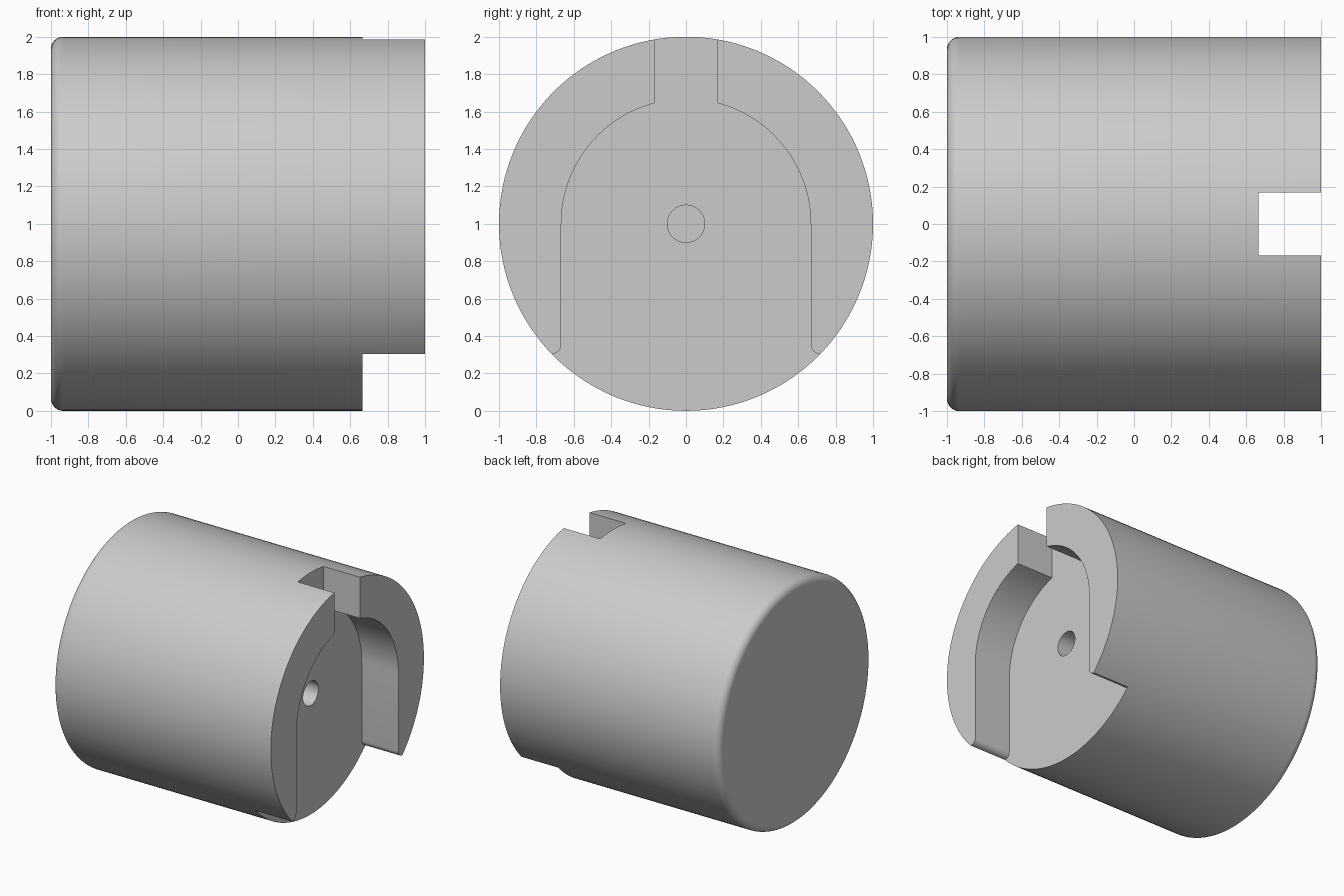
import bpy, bmesh, math
from mathutils import Matrix, Vector

cube = bpy.data.objects.get("Cube")
if cube:
    bpy.data.objects.remove(cube, do_unlink=True)

SEAT = 0.665      # x of the recess floor
SLOT = 0.667      # half width of the recess
NOTCH = 0.168     # half width of the top notch
FOOT = 0.305      # z of the jaw ends


def arc(cy, cz, r, start, end, n):
    angles = [math.radians(start + (end - start) * i / n) for i in range(n + 1)]
    return [(cy + r * math.cos(a), cz + r * math.sin(a)) for a in angles]


def new_object(name, bm):
    bmesh.ops.recalc_face_normals(bm, faces=bm.faces)
    mesh = bpy.data.meshes.new(name)
    bm.to_mesh(mesh)
    bm.free()
    obj = bpy.data.objects.new(name, mesh)
    bpy.context.collection.objects.link(obj)
    return obj


def prism(name, outline, x0, x1):
    """Extrude a (y, z) outline along x."""
    bm = bmesh.new()
    face = bm.faces.new([bm.verts.new((x0, y, z)) for y, z in outline])
    out = bmesh.ops.extrude_face_region(bm, geom=[face])
    verts = [v for v in out["geom"] if isinstance(v, bmesh.types.BMVert)]
    bmesh.ops.translate(bm, verts=verts, vec=(x1 - x0, 0, 0))
    return new_object(name, bm)


def cut(body, cutter):
    cutter.hide_render = True
    mod = body.modifiers.new("cut", "BOOLEAN")
    mod.operation = "DIFFERENCE"
    mod.solver = "EXACT"
    mod.object = cutter
    bpy.context.view_layer.objects.active = body
    bpy.ops.object.modifier_apply(modifier=mod.name)
    bpy.data.objects.remove(cutter, do_unlink=True)


# Round body lying along x, with one rounded rim
bm = bmesh.new()
bmesh.ops.create_cone(bm, cap_ends=True, segments=128, radius1=1, radius2=1, depth=2,
                      matrix=Matrix.Translation((0, 0, 1)) @ Matrix.Rotation(math.pi / 2, 4, "Y"))
rim = [e for e in bm.edges if all(v.co.x < -0.99 for v in e.verts)]
bmesh.ops.bevel(bm, geom=rim, offset=0.065, segments=8, profile=0.5, affect="EDGES")
body = new_object("slotted_cylinder", bm)

# Arched recess, open at the bottom, with rounded jaw ends
corner = 0.05
half = [(1.3, -0.3), (1.3, FOOT)]
half += arc(SLOT + corner, FOOT + corner, corner, 270, 180, 6)
spring = math.degrees(math.acos(NOTCH / SLOT))
half += arc(0, 1, SLOT, 0, spring, 24)
half += [(NOTCH, 2.3)]
outline = half + [(-y, z) for y, z in reversed(half)]
cut(body, prism("recess_cutter", outline, SEAT, 1.3))

# Blind centre hole
cut(body, prism("hole_cutter", arc(0, 1, 0.1, 0, 352.5, 47), 0.25, 0.9))

# Smooth curved walls, flat end faces
mesh = body.data
for poly in mesh.polygons:
    poly.use_smooth = abs(poly.normal.x) < 0.999
mesh.set_sharp_from_angle(angle=math.radians(30))

grey = bpy.data.materials.new("light_grey")
grey.use_nodes = True
colour = (0.6, 0.6, 0.6, 1)
grey.diffuse_color = colour
grey.node_tree.nodes["Principled BSDF"].inputs["Base Color"].default_value = colour
mesh.materials.clear()
mesh.materials.append(grey)
